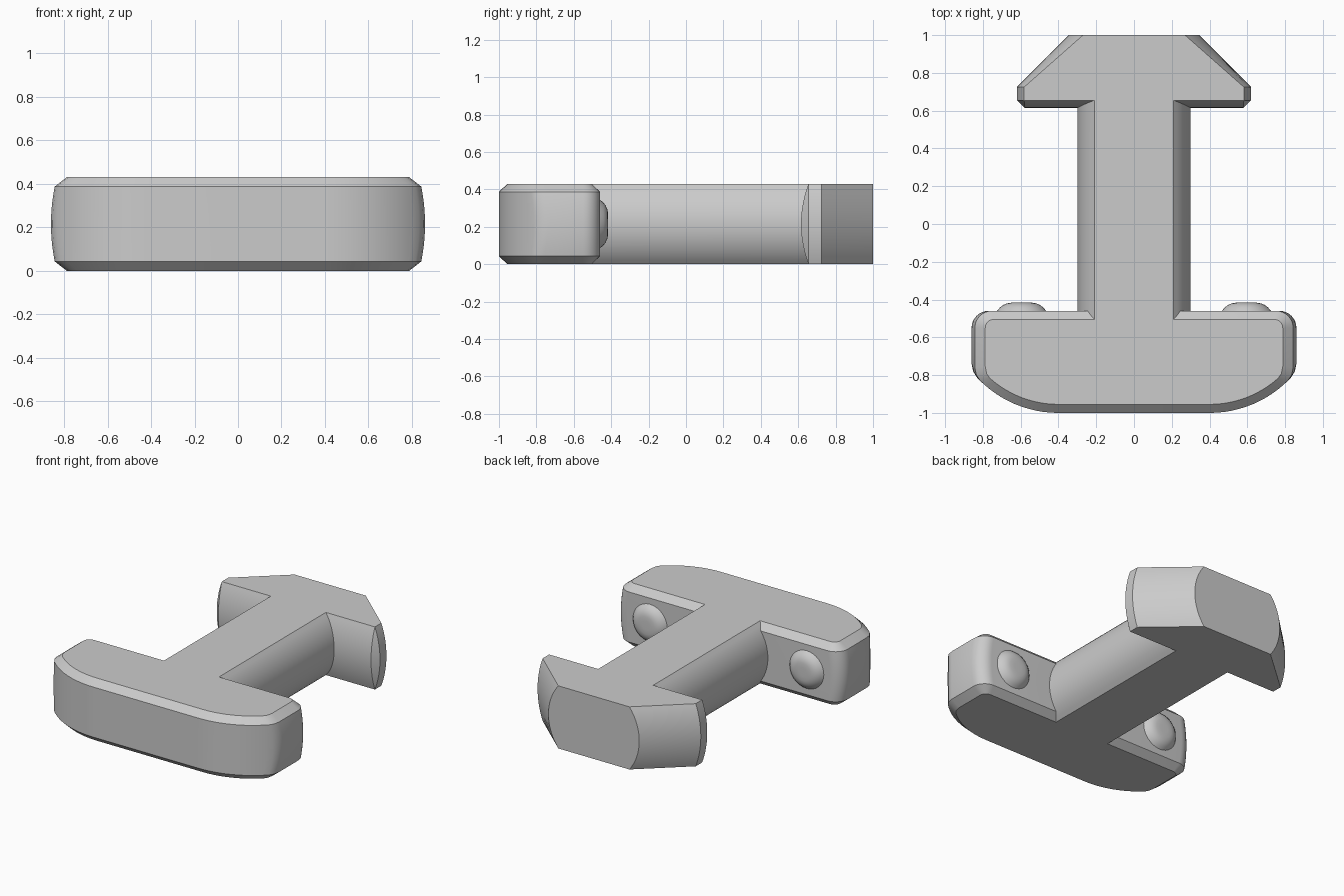
import bpy, bmesh, math

cube = bpy.data.objects.get("Cube")
if cube:
    bpy.data.objects.remove(cube, do_unlink=True)

HALF = 0.215          # half of the height
BEVEL = 0.043         # chamfer around the front bar

grey = bpy.data.materials.new("light grey")
grey.use_nodes = True
grey.diffuse_color = (0.6, 0.6, 0.6, 1)
grey.node_tree.nodes["Principled BSDF"].inputs["Base Color"].default_value = (0.6, 0.6, 0.6, 1)


def finish(bm, name):
    bmesh.ops.remove_doubles(bm, verts=bm.verts, dist=0.0005)
    bmesh.ops.recalc_face_normals(bm, faces=bm.faces)
    mesh = bpy.data.meshes.new(name)
    bm.to_mesh(mesh)
    bm.free()
    mesh.materials.append(grey)
    obj = bpy.data.objects.new(name, mesh)
    bpy.context.collection.objects.link(obj)
    bpy.ops.object.select_all(action='DESELECT')
    obj.select_set(True)
    bpy.context.view_layer.objects.active = obj
    bpy.ops.object.shade_smooth_by_angle(angle=math.radians(30))
    return obj


def outline(dz):
    """Plan outline at a height dz from the middle; sides are round about the y axis."""
    def half_width(radius):
        return math.sqrt(radius * radius - dz * dz)

    inset = max(0, abs(dz) - HALF + BEVEL) * 1.05
    wide = half_width(0.86)
    w = wide - inset
    pts = []
    # front bar: large front curve, softened side, rounded back corner
    r = 0.59 - inset
    a_max = math.asin((w - 0.4) / r)
    for i in range(13):
        a = 0.92 * a_max * i / 12
        pts.append((0.4 + r * math.sin(a), -0.41 - r * math.cos(a)))
    y_side = -0.41 - r * math.cos(a_max)
    pts += [(w - 0.008, y_side), (w, y_side + 0.04)]
    r = 0.09 - inset
    for i in range(9):
        a = math.pi / 2 * i / 8
        pts.append((wide - 0.09 + r * math.cos(a), -0.55 + r * math.sin(a)))
    # shaft
    shaft = half_width(0.3)
    under = 0.615 + 0.04 * (dz / HALF) ** 2
    pts += [(shaft, -0.46 - inset), (shaft, under)]
    # tapered head with a chamfered rim
    rim = half_width(0.62)
    pts += [(half_width(0.62 - (0.655 - under)), under),
            (rim, 0.655), (rim, 0.725), (half_width(0.345), 1)]
    return pts + [(-x, y) for x, y in reversed(pts)]


# body: outlines lofted from bottom to top
inner = HALF - BEVEL
levels = [-HALF, -HALF + BEVEL / 2]
levels += [inner * (i / 8 - 1) for i in range(17)]
levels += [HALF - BEVEL / 2, HALF]
bm = bmesh.new()
rings = [[bm.verts.new((x, y, dz + HALF)) for x, y in outline(dz)] for dz in levels]
for low, high in zip(rings, rings[1:]):
    for i in range(len(low)):
        j = (i + 1) % len(low)
        bm.faces.new((low[i], low[j], high[j], high[i]))
bm.faces.new(rings[0])
bm.faces.new(rings[-1])
finish(bm, "body")

# round bumps on the back of the front bar
PROFILE = [(0.13, -0.01), (0.13, 0), (0.115, 0.018), (0.098, 0.031),
           (0.08, 0.039), (0.06, 0.043), (0.03, 0.044)]
for side, name in ((1, "left_bump"), (-1, "right_bump")):
    bm = bmesh.new()
    rings = []
    for r, h in PROFILE:
        angles = [math.tau * i / 32 for i in range(32)]
        rings.append([bm.verts.new((side * 0.595 + r * math.cos(a), -0.46 + h,
                                    HALF + r * math.sin(a))) for a in angles])
    for low, high in zip(rings, rings[1:]):
        for i in range(32):
            j = (i + 1) % 32
            bm.faces.new((low[i], low[j], high[j], high[i]))
    bm.faces.new(rings[-1])
    finish(bm, name)
